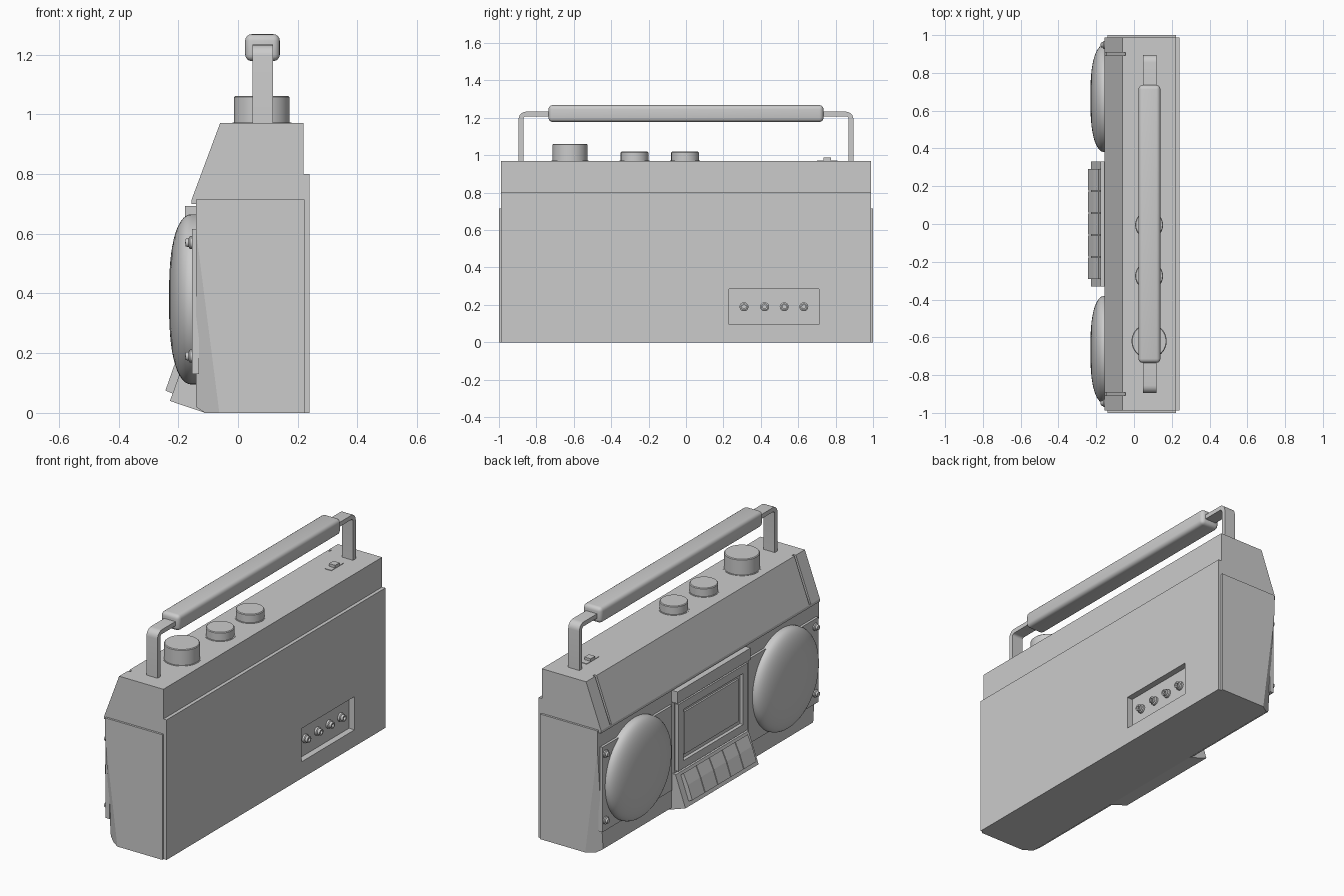
import bpy, bmesh, math
from mathutils import Vector, Matrix

if "Cube" in bpy.data.objects:
    bpy.data.objects.remove(bpy.data.objects["Cube"])


def finish(name, bm, smooth=False):
    bmesh.ops.recalc_face_normals(bm, faces=bm.faces)
    me = bpy.data.meshes.new(name)
    bm.to_mesh(me)
    bm.free()
    ob = bpy.data.objects.new(name, me)
    bpy.context.collection.objects.link(ob)
    bpy.ops.object.select_all(action='DESELECT')
    ob.select_set(True)
    bpy.context.view_layer.objects.active = ob
    if smooth:
        bpy.ops.object.shade_smooth_by_angle(angle=math.radians(35))
    return ob


def prism(name, pts, y0, y1, bevel=0):
    """Extrude an (x, z) outline along y."""
    bm = bmesh.new()
    f = bm.faces.new([bm.verts.new((x, y0, z)) for x, z in pts])
    r = bmesh.ops.extrude_face_region(bm, geom=[f])
    bmesh.ops.translate(bm, vec=(0, y1 - y0, 0),
                        verts=[v for v in r['geom'] if isinstance(v, bmesh.types.BMVert)])
    if bevel:
        bmesh.ops.bevel(bm, geom=bm.edges[:], offset=bevel, segments=4, profile=0.5, affect='EDGES')
    return finish(name, bm, bevel > 0)


def box(name, x, y, z, bevel=0):
    return prism(name, [(x[0], z[0]), (x[1], z[0]), (x[1], z[1]), (x[0], z[1])], y[0], y[1], bevel)


def lathe(name, prof, loc, axis, segs=32):
    """Revolve (radius, height) points about an axis through loc."""
    bm = bmesh.new()
    vs = [bm.verts.new((r, 0, h)) for r, h in prof]
    es = [bm.edges.new(p) for p in zip(vs, vs[1:])]
    bmesh.ops.spin(bm, geom=vs + es, cent=(0, 0, 0), axis=(0, 0, 1),
                   angle=2 * math.pi, steps=segs, use_duplicate=False)
    bmesh.ops.remove_doubles(bm, verts=bm.verts, dist=1e-5)
    rot = Vector((0, 0, 1)).rotation_difference(Vector(axis)).to_matrix().to_4x4()
    bm.transform(Matrix.Translation(loc) @ rot)
    return finish(name, bm, True)


def hull(name, pts):
    bm = bmesh.new()
    for p in pts:
        bm.verts.new(p)
    bmesh.ops.convex_hull(bm, input=bm.verts)
    return finish(name, bm)


def cut(ob, cutter):
    m = ob.modifiers.new("cut", 'BOOLEAN')
    m.object, m.solver = cutter, 'EXACT'
    bpy.context.view_layer.objects.active = ob
    bpy.ops.object.modifier_apply(modifier=m.name)


# Main case and side panels
body = prism("main_case", [(-.11, 0), (.24, 0), (.24, .8), (.22, .8), (.22, .97), (-.06, .97),
                           (-.155, .715), (-.155, .70), (-.14, .70), (-.14, .02)], -.988, .988)
cutters = []
for s in (-1, 1):
    side = prism("side_panel", [(-.11, 0), (.222, 0), (.222, .715), (-.14, .715), (-.14, .02)],
                 s * .98, s * 1.0)
    # tapering scoop at the lower front corner
    p1, p2, p3 = (Vector(p) for p in ((-.143, 1, .63), (-.06, 1, 0), (-.14, .945, 0)))
    low = Vector((0, 0, -.02))
    pts = [p1, p2 + (p2 - p3) * .5 + low, p3 + (p3 - p2) * .5 + low, Vector((-.28, 1.12, -.1))]
    c = hull("corner_cutter", [(p.x, s * p.y, p.z) for p in pts])
    cut(body, c)
    cut(side, c)
    # groove running down the sloped front
    g = prism("groove_cutter", [(-.17, .72), (-.145, .715), (-.045, .96), (-.045, .99), (-.07, .99)],
              s * .893, s * .907)
    cut(body, g)
    cutters += [c, g]

# Rear jack recess
c = box("recess_cutter", (.205, .3), (.23, .71), (.095, .285))
cut(body, c)
for o in cutters + [c]:
    bpy.data.objects.remove(o)
for y in (.31, .42, .525, .63):
    lathe("jack_socket", [(.024, 0), (.024, .012), (.018, .016), (.018, .03), (.01, .03), (.01, .004), (0, .004)],
          (.204, y, .19), (1, 0, 0), 20)

# Speakers, their plates and screws
dome = [(.285, -.02)]
for i in range(15):
    a = i / 14 * math.pi / 2
    dome.append((.285 * math.cos(a) ** .75, .077 * math.sin(a) ** .9))
dome[-1] = (0, .077)
for s in (-1, 1):
    box("speaker_plate", (-.154, -.13), (s * .345, s * .975), (.13, .615))
    lathe("speaker_dome", dome, (-.154, s * .665, .38), (-1, 0, 0), 64)
    for z in (.19, .57):
        lathe("screw", [(.022, 0), (.022, .008), (.015, .012), (.013, .022), (0, .024)],
              (-.153, s * .948, z), (-1, 0, 0), 16)

# Cassette door: frame, window and top bar
box("door_top_bar", (-.178, -.13), (-.33, .33), (.625, .692))
box("door_panel", (-.152, -.13), (-.325, .325), (.2, .62))
for s in (-1, 1):
    box("door_frame_side", (-.172, -.14), (s * .27, s * .315), (.23, .612))
for z in ((.23, .275), (.567, .612)):
    box("door_frame_rail", (-.172, -.14), (-.27, .27), z)
box("door_window", (-.162, -.14), (-.245, .245), (.3, .542))

# Key housing and five piano keys
prism("key_housing", [(-.11, 0), (-.13, .22), (-.165, .215), (-.228, .04)], -.33, .33)
for i in range(5):
    y = -.292 + i * .117
    prism("tape_key", [(-.17, .2), (-.187, .215), (-.215, .155), (-.243, .075), (-.215, .063)],
          y + .002, y + .114)

# Knobs
for y, r, h in ((-.62, .093, .092), (-.275, .074, .05), (-.005, .074, .05)):
    lathe("knob", [(r + .006, 0), (r + .006, .003), (r, .003), (r, h - .004), (r - .004, h), (0, h)],
          (.08, y, .969), (0, 0, 1), 48)

# Slide switch
box("switch_track", (.06, .1), (.7, .81), (.965, .973))
box("switch_slider", (.06, .1), (.735, .775), (.965, .988))

# Handle: bent flat arms and rounded grip
for s in (-1, 1):
    bm = bmesh.new()
    outer, inner = [(.895, .96)], [(.87, .96)]
    for i in range(7):
        a = i / 6 * math.pi / 2
        for lst, r in ((outer, .04), (inner, .015)):
            lst.append((.855 + r * math.cos(a), 1.193 + r * math.sin(a)))
    outer.append((.7, 1.233))
    inner.append((.7, 1.208))
    loop = outer + inner[::-1]
    f = bm.faces.new([bm.verts.new((.048, s * y, z)) for y, z in loop])
    r = bmesh.ops.extrude_face_region(bm, geom=[f])
    bmesh.ops.translate(bm, vec=(.07, 0, 0), verts=[v for v in r['geom'] if isinstance(v, bmesh.types.BMVert)])
    finish("handle_arm", bm, True)
box("handle_grip", (.024, .14), (-.735, .735), (1.178, 1.268), .022)
